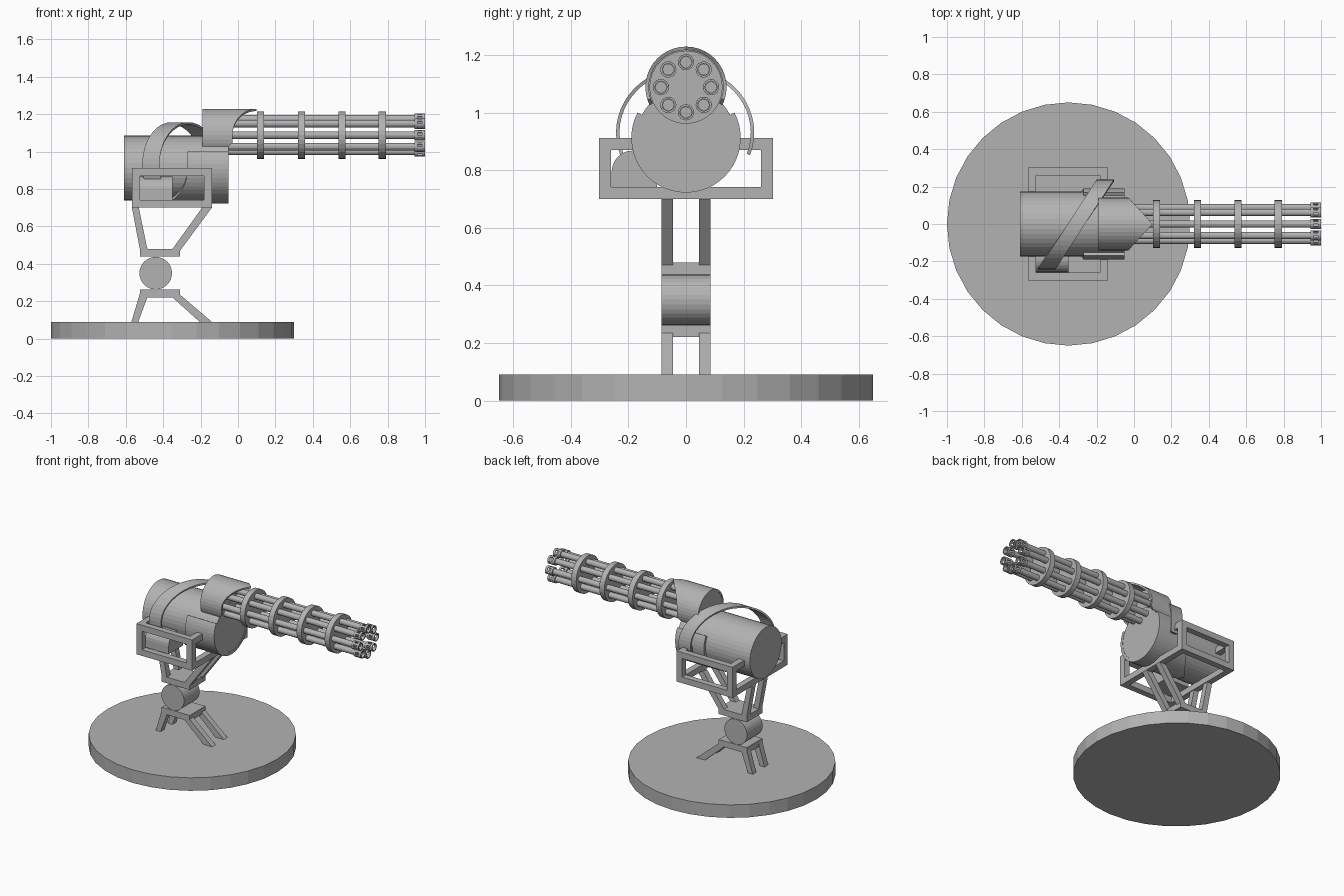
import bpy, bmesh, math
from mathutils import Matrix, Vector
from math import sin, cos, radians, pi

if "Cube" in bpy.data.objects:
    bpy.data.objects.remove(bpy.data.objects["Cube"])

metal = bpy.data.materials.new("grey_metal")
metal.diffuse_color = (0.45, 0.45, 0.45, 1)
metal.use_nodes = True
metal.node_tree.nodes["Principled BSDF"].inputs["Base Color"].default_value = metal.diffuse_color


def finish(name, bm):
    bmesh.ops.recalc_face_normals(bm, faces=bm.faces[:])
    me = bpy.data.meshes.new(name)
    bm.to_mesh(me)
    bm.free()
    me.materials.append(metal)
    ob = bpy.data.objects.new(name, me)
    bpy.context.collection.objects.link(ob)
    return ob


def add_box(bm, lo, hi):
    lo, hi = Vector(lo), Vector(hi)
    size = hi - lo
    m = Matrix.Translation((lo + hi) / 2) @ Matrix.Diagonal((*size, 1))
    bmesh.ops.create_cube(bm, size=1, matrix=m)


def add_prism(bm, pts, axis, a, b):
    """Extrude a 2D outline along x ('x': pts are y,z) or y ('y': pts are x,z)."""
    def put(p, t):
        return (t, p[0], p[1]) if axis == 'x' else (p[0], t, p[1])
    va = [bm.verts.new(put(p, a)) for p in pts]
    vb = [bm.verts.new(put(p, b)) for p in pts]
    bm.faces.new(va)
    bm.faces.new(vb)
    n = len(pts)
    for i in range(n):
        bm.faces.new((va[i], va[(i + 1) % n], vb[(i + 1) % n], vb[i]))


def circle(u, v, r, n):
    return [(u + r * sin(2 * pi * i / n), v + r * cos(2 * pi * i / n)) for i in range(n)]


def add_shell(bm, cy, cz, ro, ri, x0, x1, a0=0.0, a1=360.0, n=32):
    """Tube along x; x0 / x1 give the end position for each angle from the top."""
    closed = a1 - a0 >= 360
    rows = []
    for i in range(n if closed else n + 1):
        t = radians(a0 + (a1 - a0) * i / n)
        s, c = sin(t), cos(t)
        rows.append([bm.verts.new((x, cy + r * s, cz + r * c))
                     for x, r in ((x0(t), ro), (x1(t), ro), (x1(t), ri), (x0(t), ri))])
    for i in range(n):
        p, q = rows[i], rows[(i + 1) % len(rows)]
        for k in range(4):
            j = (k + 1) % 4
            bm.faces.new((p[k], p[j], q[j], q[k]))
    if not closed:
        bm.faces.new(rows[0])
        bm.faces.new(rows[-1])


def cylinder(name, axis, u, v, r, a, b, n=32):
    bm = bmesh.new()
    add_prism(bm, circle(u, v, r, n), axis, a, b)
    return finish(name, bm)


# Round base plate
bm = bmesh.new()
bmesh.ops.create_cone(bm, cap_ends=True, segments=32, radius1=0.65, radius2=0.65, depth=0.09,
                      matrix=Matrix.Translation((-0.35, 0, 0.045)))
finish("base_plate", bm)


# Lower and upper brackets: plate plus two pairs of splayed legs
def bracket(name, z0, z1, legs):
    bm = bmesh.new()
    add_box(bm, (-0.525, -0.085, z0), (-0.31, 0.085, z1))
    for leg in legs:
        for y in (-0.085, 0.045):
            add_prism(bm, leg, 'y', y, y + 0.04)
    finish(name, bm)


bracket("lower_bracket", 0.22, 0.262,
        [[(-0.525, 0.24), (-0.485, 0.22), (-0.533, 0.09), (-0.57, 0.09)],
         [(-0.35, 0.22), (-0.31, 0.235), (-0.14, 0.09), (-0.205, 0.09)]])
bracket("upper_bracket", 0.438, 0.48,
        [[(-0.525, 0.48), (-0.485, 0.48), (-0.53, 0.70), (-0.567, 0.70)],
         [(-0.35, 0.48), (-0.31, 0.47), (-0.14, 0.70), (-0.192, 0.70)]])
cylinder("pivot_drum", 'y', -0.44, 0.35, 0.087, -0.085, 0.085)

# Open cradle frame: twelve bars around a box
bm = bmesh.new()
X, Y, Z, w = (-0.567, -0.14), (-0.302, 0.302), (0.70, 0.912), 0.042
def ends(r):
    return ((r[0], r[0] + w), (r[1] - w, r[1]))
for y0, y1 in ends(Y):
    for z0, z1 in ends(Z):
        add_box(bm, (X[0], y0, z0), (X[1], y1, z1))
for x0, x1 in ends(X):
    for z0, z1 in ends(Z):
        add_box(bm, (x0, Y[0] + w, z0), (x1, Y[1] - w, z1))
    for y0, y1 in ends(Y):
        add_box(bm, (x0, y0, Z[0] + w), (x1, y1, Z[1] - w))
finish("cradle_frame", bm)

# Main drum and its front jacket with curved back edge
cylinder("main_drum", 'x', 0, 0.912, 0.173, -0.61, -0.052, 40)
bm = bmesh.new()
add_shell(bm, 0, 0.912, 0.19, 0.17,
          lambda t: -0.27 - (0.14 * (1 - abs(sin(t))) if cos(t) < 0 else 0),
          lambda t: -0.05, 62.4, 297.6, 32)
finish("drum_jacket", bm)

# Feed box with rounded outer corner
bm = bmesh.new()
arc = [(-0.185 - 0.073 * sin(radians(a)), 0.795 + 0.073 * cos(radians(a))) for a in range(0, 91, 15)]
add_prism(bm, [(-0.10, 0.742), (-0.10, 0.868)] + arc + [(-0.258, 0.742)], 'x', -0.53, -0.35)
finish("feed_box", bm)

# Feed belt arching diagonally over the drum
bm = bmesh.new()
rows = []
for i in range(33):
    t = radians(-20 + 220 * i / 32)
    row = []
    for r, dx in ((0, -0.046), (0, 0.046), (-0.012, 0.046), (-0.012, -0.046)):
        y = -(0.24 + r) * cos(t)
        row.append(bm.verts.new((-0.31 - 0.156 * cos(t) + dx, y - 0.003, 0.93 + (0.227 + r) * sin(t))))
    rows.append(row)
for p, q in zip(rows, rows[1:]):
    for k in range(4):
        j = (k + 1) % 4
        bm.faces.new((p[k], p[j], q[j], q[k]))
bm.faces.new(rows[0])
bm.faces.new(rows[-1])
finish("feed_belt", bm)

# Barrel housing: hood with pointed top lip, closed inside
BZ = 1.088
bm = bmesh.new()
add_shell(bm, 0, BZ, 0.141, 0.129, lambda t: -0.19,
          lambda t: -0.03 + 0.13 * (1 - abs(sin(t))) if cos(t) > -0.01
          else (-0.03 if cos(t) > -0.45 else -0.055), n=40)
finish("barrel_hood", bm)
cylinder("hood_core", 'x', 0, BZ, 0.13, -0.188, -0.06, 40)

# Clamp discs along the barrels
for i, x in enumerate((0.102, 0.32, 0.537, 0.752)):
    cylinder(f"clamp_disc_{i + 1}", 'x', 0, BZ, 0.127, x, x + 0.038, 32)

# Eight barrels with slotted muzzles
for i in range(8):
    a = i * pi / 4
    y, z = 0.087 * sin(a), BZ + 0.087 * cos(a)
    cylinder(f"barrel_{i + 1}", 'x', y, z, 0.02, -0.07, 0.955, 16)
    bm = bmesh.new()
    for x0, x1 in ((0.945, 0.96), (0.985, 1.0)):
        add_shell(bm, y, z, 0.028, 0.021, lambda t: x0, lambda t: x1, n=16)
    for k in range(6):
        add_shell(bm, y, z, 0.028, 0.021, lambda t: 0.96, lambda t: 0.985, 60 * k, 60 * k + 30, 2)
    finish(f"muzzle_{i + 1}", bm)
